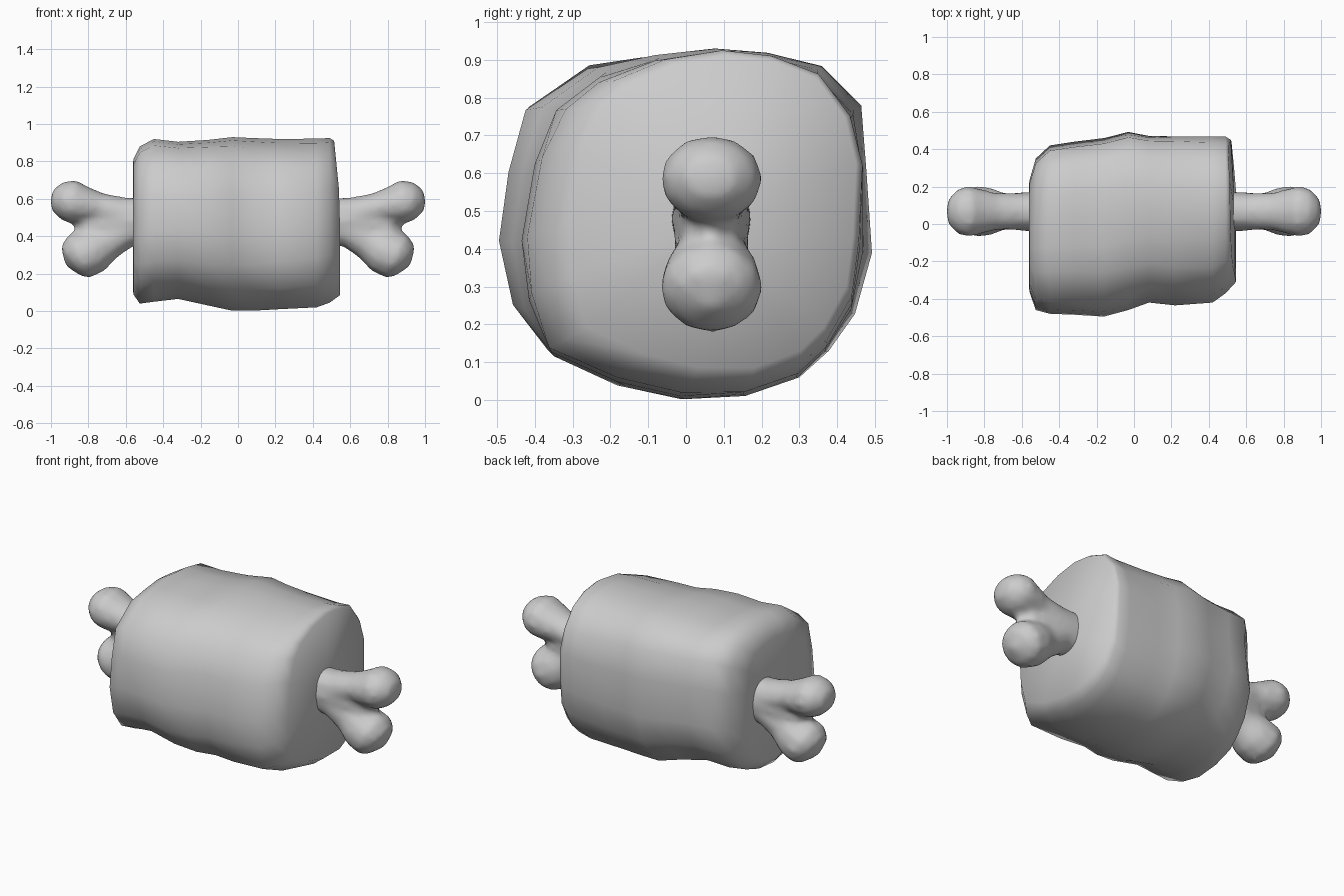
import bpy, bmesh, math
from mathutils import Vector

if "Cube" in bpy.data.objects:
    bpy.data.objects.remove(bpy.data.objects["Cube"])


def loft(name, tubes, angle):
    """Each tube is (rings, start_pole, end_pole); skin all tubes into one object."""
    bm = bmesh.new()
    for rings, start, end in tubes:
        vs = [[bm.verts.new(p) for p in r] for r in rings]
        n = len(vs[0])
        for a, b in zip(vs, vs[1:]):
            for i in range(n):
                j = (i + 1) % n
                bm.faces.new((a[i], a[j], b[j], b[i]))
        for ring, pole in ((vs[0], start), (vs[-1], end)):
            c = bm.verts.new(pole)
            for i in range(n):
                bm.faces.new((ring[i], ring[(i + 1) % n], c))
    bmesh.ops.recalc_face_normals(bm, faces=bm.faces)
    me = bpy.data.meshes.new(name)
    bm.to_mesh(me)
    bm.free()
    ob = bpy.data.objects.new(name, me)
    bpy.context.collection.objects.link(ob)
    bpy.ops.object.select_all(action='DESELECT')
    ob.select_set(True)
    bpy.context.view_layer.objects.active = ob
    bpy.ops.object.shade_smooth_by_angle(angle=math.radians(angle))
    return ob


def normalise(pts):
    ys, zs = zip(*pts)
    return [((y - min(ys)) / (max(ys) - min(ys)), (z - min(zs)) / (max(zs) - min(zs)))
            for y, z in pts]


# Meat: uneven barrel, blending between two (y, z) cross-sections
left = normalise([(-.495, .41), (-.455, .23), (-.36, .11), (-.2, .035), (-.03, 0),
                  (.14, .015), (.285, .06), (.365, .13), (.435, .22), (.49, .385),
                  (.465, .61), (.46, .79), (.35, .89), (.2, .92), (.06, .93),
                  (-.1, .915), (-.25, .893), (-.425, .775), (-.47, .6)])
right = normalise([(-.44, .43), (-.43, .28), (-.385, .13), (-.2, .05), (-.03, .01),
                   (.14, .01), (.285, .06), (.36, .13), (.43, .25), (.45, .4),
                   (.46, .61), (.425, .745), (.335, .86), (.2, .91), (.06, .925),
                   (-.1, .9), (-.25, .84), (-.335, .77), (-.4, .64)])
# x, y min, y max, z min, z max
stations = [(-.56, -.36, .23, .09, .81), (-.525, -.46, .35, .04, .88),
            (-.45, -.48, .42, .05, .92), (-.32, -.485, .44, .065, .905),
            (-.16, -.495, .46, .03, .915), (-.03, -.46, .495, .002, .93),
            (.08, -.42, .475, .002, .925), (.22, -.435, .475, .01, .92),
            (.42, -.42, .47, .02, .922), (.49, -.37, .467, .045, .925),
            (.545, -.31, .45, .085, .91)]
rings = []
for x, y0, y1, z0, z1 in stations:
    t = min(1, max(0, (x + .2) / .65))
    ring = []
    for (ya, za), (yb, zb) in zip(left, right):
        y = y0 + (y1 - y0) * (ya + (yb - ya) * t)
        z = z0 + (z1 - z0) * (za + (zb - za) * t)
        lean = .1 * (max(0, z - .6) + max(0, y - .2)) if x > .5 else 0
        ring.append((x - lean, y, z))
    rings.append(ring)
loft("meat", [(rings, (-.562, .04, .46), (.54, .07, .47))], 80)


# Bone: a forked end built from two knobbed branches and a web, fused and mirrored
def branch(path, pole, sides=12):
    """Path rows are x, z, radius in y, radius across the path."""
    out = []
    for i, (x, z, ry, rn) in enumerate(path):
        a, b = path[max(0, i - 1)], path[min(len(path) - 1, i + 1)]
        d = Vector((b[0] - a[0], b[1] - a[1])).normalized()
        ring = []
        for k in range(sides):
            u = 2 * math.pi * k / sides
            s = rn * math.sin(u)
            ring.append((x - d.y * s, .067 + ry * math.cos(u), z + d.x * s))
        out.append(ring)
    x, z = path[0][:2]
    return out, (x, .067, z), (pole[0], .067, pole[1])


upper = branch([(.45, .50, .10, .105), (.62, .515, .10, .095), (.74, .55, .1, .083),
                (.83, .568, .125, .103), (.89, .587, .138, .118), (.945, .59, .12, .1),
                (.99, .592, .07, .06)], (1.005, .588))
lower = branch([(.45, .45, .10, .095), (.59, .435, .10, .095), (.70, .375, .1, .105),
                (.775, .325, .13, .128), (.85, .292, .138, .13), (.89, .264, .103, .1)],
               (.924, .242))
web = branch([(.45, .48, .11, .125), (.6, .48, .105, .12), (.72, .46, .09, .11),
              (.82, .445, .07, .09)], (.885, .437))
bone = loft("bone_ends", [upper, lower, web], 60)
fuse = bone.modifiers.new("fuse", 'REMESH')
fuse.mode = 'VOXEL'
fuse.voxel_size = .018
fuse.use_smooth_shade = True
soften = bone.modifiers.new("soften", 'SMOOTH')
soften.factor, soften.iterations = .5, 7
bone.modifiers.new("mirror", 'MIRROR').use_mirror_merge = False
bone.modifiers.move(len(bone.modifiers) - 1, len(bone.modifiers) - 1)
